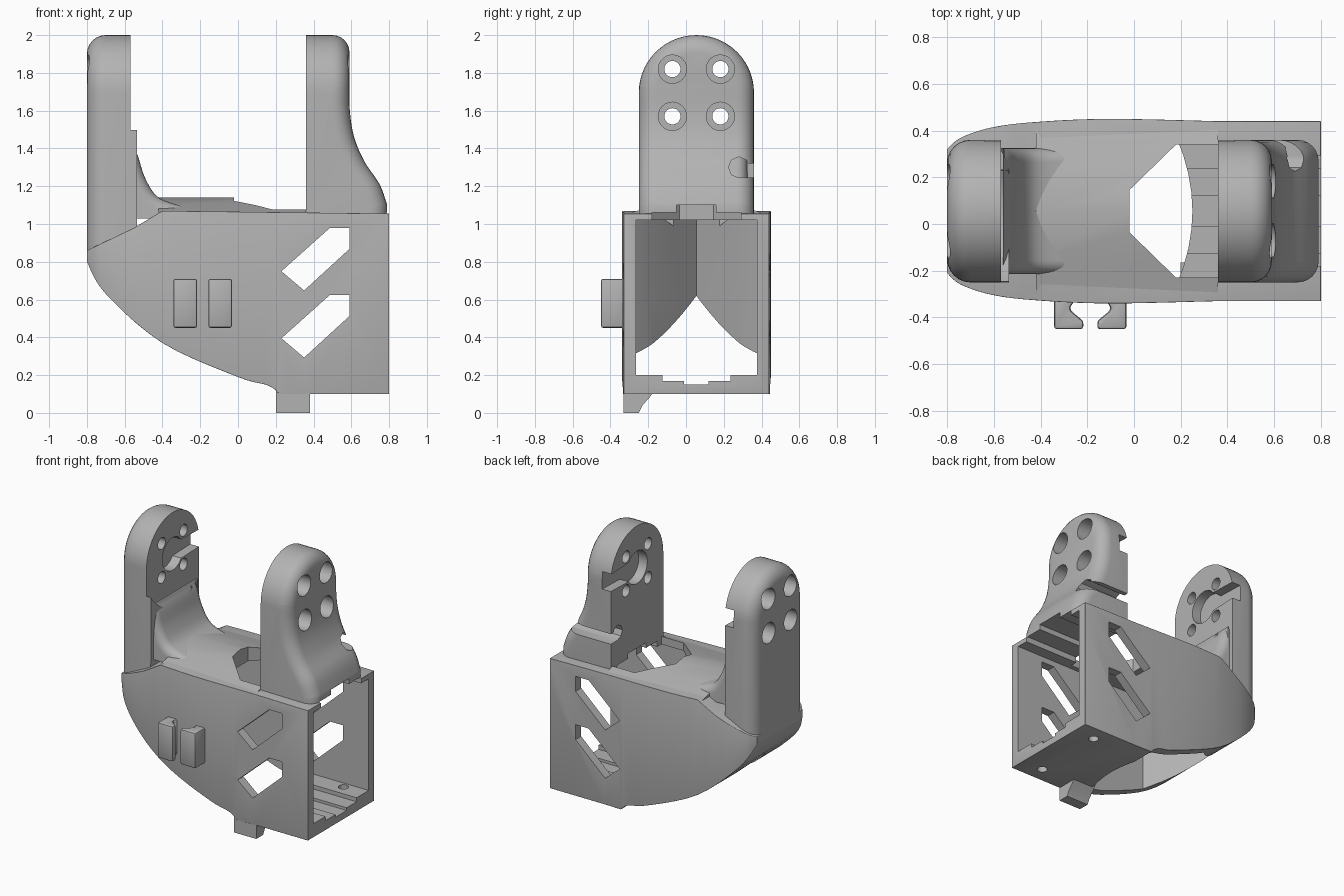
import bpy, bmesh, math
from mathutils import Vector
from mathutils.geometry import interpolate_bezier

if "Cube" in bpy.data.objects:
    bpy.data.objects.remove(bpy.data.objects["Cube"], do_unlink=True)

CY = 0.055      # shared mid plane of the bracket
HALF = 0.305    # half width of both arms
HUB = 1.695     # height of the pivot axis

grey = bpy.data.materials.new("plain grey")
grey.diffuse_color = (0.45, 0.45, 0.45, 1)
grey.use_nodes = True
grey.node_tree.nodes["Principled BSDF"].inputs["Base Color"].default_value = (0.45, 0.45, 0.45, 1)


def prism(name, pts, axis, lo, hi):
    """Extrude a 2D outline along an axis; outlines facing x or z are relative to CY."""
    place = {"x": lambda a, b, t: (t, a + CY, b),
             "y": lambda a, b, t: (a, t, b),
             "z": lambda a, b, t: (a, b + CY, t)}[axis]
    bm = bmesh.new()
    face = bm.faces.new([bm.verts.new(place(a, b, lo)) for a, b in pts])
    geom = bmesh.ops.extrude_face_region(bm, geom=[face])["geom"]
    shift = Vector(place(0, 0, hi)) - Vector(place(0, 0, lo))
    bmesh.ops.translate(bm, vec=shift, verts=[g for g in geom if isinstance(g, bmesh.types.BMVert)])
    bmesh.ops.recalc_face_normals(bm, faces=bm.faces)
    mesh = bpy.data.meshes.new(name)
    bm.to_mesh(mesh)
    bm.free()
    ob = bpy.data.objects.new(name, mesh)
    bpy.context.collection.objects.link(ob)
    mesh.materials.append(grey)
    return ob


def rect(a0, a1, b0, b1):
    return [(a0, b0), (a1, b0), (a1, b1), (a0, b1)]


def arc(a, b, r, start, end, n):
    steps = [math.radians(start + (end - start) * i / n) for i in range(n + 1)]
    return [(a + r * math.cos(t), b + r * math.sin(t)) for t in steps]


def circle(a, b, r, n=24):
    return arc(a, b, r, 0, 360, n)[:-1]


def spline(pts, n=6):
    p = [Vector(q) for q in pts]
    p = [p[0]] + p + [p[-1]]
    out = []
    for a, b, c, d in zip(p, p[1:], p[2:], p[3:]):
        out += [tuple(v) for v in interpolate_bezier(b, b + (c - a) / 6, c - (d - b) / 6, c, n)][:-1]
    return out + [tuple(pts[-1])]


def mirrored(pts):
    """Complete a plan outline by mirroring it over the mid plane."""
    return pts + [(x, -y) for x, y in reversed(pts) if abs(y) > 1e-5]


def apply(ob, mod):
    bpy.context.view_layer.objects.active = ob
    bpy.ops.object.modifier_apply(modifier=mod.name)


def boolean(ob, other, op="DIFFERENCE"):
    mod = ob.modifiers.new("bool", "BOOLEAN")
    mod.object, mod.operation, mod.solver = other, op, "EXACT"
    bpy.context.view_layer.update()
    apply(ob, mod)
    bpy.data.objects.remove(other, do_unlink=True)


def cut(ob, pts, axis, lo, hi):
    boolean(ob, prism("cutter", pts, axis, lo, hi))


def bevel(ob, width, segments=3):
    mod = ob.modifiers.new("bevel", "BEVEL")
    mod.width, mod.segments = width, segments
    mod.limit_method, mod.angle_limit = "ANGLE", math.radians(45)
    apply(ob, mod)


def round_edges(ob, width, rule):
    """Round only the sharp edges whose middle passes the rule."""
    bm = bmesh.new()
    bm.from_mesh(ob.data)
    bmesh.ops.remove_doubles(bm, verts=bm.verts, dist=1e-4)
    edges = [e for e in bm.edges if len(e.link_faces) == 2 and e.calc_face_angle() > 0.8
             and rule((e.verts[0].co + e.verts[1].co) / 2)]
    bmesh.ops.bevel(bm, geom=edges, offset=width, segments=6, profile=0.5, affect="EDGES")
    bm.to_mesh(ob.data)
    bm.free()


# Hull: side profile crossed with a plan outline that narrows to the left
belly = spline([(-0.8, 0.8), (-0.7, 0.63), (-0.4, 0.37), (0, 0.19), (0.16, 0.145), (0.22, 0.1)])
body = prism("body", belly + [(0.8, 0.1), (0.8, 1.055), (-0.4, 1.07), (-0.55, 0.98), (-0.8, 0.86)],
             "y", -0.6, 0.7)
side = spline([(-0.8, 0.265), (-0.74, 0.315), (-0.6, 0.36), (-0.4, 0.383), (-0.1, 0.395), (0.36, 0.385)])
boolean(body, prism("plan", mirrored(side + [(0.8, 0.385)]), "z", -0.2, 1.5), "INTERSECT")
bevel(body, 0.025)

# Roof over the hull and the flare that climbs to the left arm
roof = prism("roof", [(-0.36, 1.03), (0.36, 1.03), (0.35, 1.06), (0.2, 1.1), (0, 1.14),
                      (-0.2, 1.1), (-0.35, 1.06)], "x", -0.42, 0.36)
flare = prism("arm_flare", spline([(-0.56, 1.42), (-0.53, 1.36), (-0.49, 1.24), (-0.42, 1.14), (-0.28, 1.09)])
              + [(-0.28, 1.03), (-0.56, 1.03)], "y", CY - 0.27, CY + 0.27)
round_edges(flare, 0.06, lambda c: abs(c.y - CY) > 0.2 and c.x > -0.55 and c.z > 1.05)

# Arms: round-topped plates with softened outer rims
def outline(bottom):
    return [(-HALF, bottom), (HALF, bottom)] + arc(0, HUB, HALF, 0, 180, 28)

left_arm = prism("left_arm", outline(0.8), "x", -0.8, -0.57)
round_edges(left_arm, 0.1, lambda c: c.x < -0.79 and c.z > 0.81)
pad_top = [(0.175, 1.4), *arc(0, HUB, 0.36, -60, -147, 12)]
pad = prism("left_arm_pad", [(-HALF, 0.95), (0.175, 0.95)] + pad_top, "x", -0.58, -0.535)

right_arm = prism("right_arm", outline(1.05), "x", 0.36, 1.0)
sweep = spline([(0.79, 1.1), (0.75, 1.21), (0.67, 1.33), (0.615, 1.46), (0.592, 1.6), (0.59, 1.75)])
boolean(right_arm, prism("sweep", [(0.3, 1.0), (0.79, 1.0)] + sweep + [(0.59, 2.2), (0.3, 2.2)],
                         "y", -1, 1), "INTERSECT")
round_edges(right_arm, 0.09, lambda c: c.x > 0.5 and c.z > 1.06)

# Screw holes, counterbores and pivot recess in each arm
for arm, inner, outer, ledge in ((left_arm, -0.57, -0.9, -0.68), (right_arm, 0.36, 0.9, 0.47)):
    for y in (-0.127, 0.127):
        for z in (HUB - 0.125, HUB + 0.125):
            cut(arm, circle(y, z, 0.043), "x", -0.9 if inner < 0 else 0.3, -0.5 if inner < 0 else 0.9)
            cut(arm, circle(y, z, 0.075), "x", min(outer, ledge), max(outer, ledge))
    horn = arc(0, HUB, 0.12, 35, 325, 20) + [(0.4, HUB - 0.06), (0.4, HUB + 0.06)]
    cut(arm, horn, "x", inner - 0.07, inner + 0.07)

# Cable notch low on the back of the right arm
cut(right_arm, circle(0.225, 1.3, 0.055, 8), "x", 0.3, 0.9)
cut(right_arm, rect(0.225, 0.4, 1.245, 1.32), "x", 0.3, 0.9)

# Inner bay, tapering to a wedge and open through the belly
wedge = [(-0.69, 0), (-0.37, 0.25), (-0.3, 0.32)]
bay = mirrored(wedge + [(1, 0.32)])
for part in (body, left_arm, pad):
    cut(part, bay, "z", 0.2, 1.02)
floor_edge = [(0.25 - 0.07 * (t / 0.32) ** 2, t) for t in (0.32, 0.24, 0.16, 0.08, 0)]
cut(body, mirrored(wedge + floor_edge), "z", -0.1, 0.6)

# Stepped rails in floor and ceiling
for half, low in ((0.18, 0.17), (0.065, 0.15)):
    cut(body, rect(-half, half, low, 0.3), "x", 0.1, 1)
for half, high in ((0.235, 1.062), (0.105, 1.1)):
    for part in (body, right_arm):
        cut(part, rect(-half, half, 0.9, high), "x", 0.3, 1)

# Opening in the roof
hatch = mirrored([(-0.02, 0.09), (0.18, 0.285), (0.36, 0.285)])
for part in (body, roof):
    cut(part, hatch, "z", 0.9, 1.4)

# Slanted windows through both walls
for drop in (0, 0.355):
    window = [(0.23, 0.75), (0.35, 0.648), (0.59, 0.868), (0.59, 0.978), (0.485, 0.978)]
    cut(body, [(x, z - drop) for x, z in window], "y", -1, 1)

# Screw holes in the floor
for y in (-0.27, 0.27):
    cut(body, circle(0.63, y, 0.035, 16), "z", 0, 0.4)

# Pair of hooked cable clips on the front
hook = [(-0.155, -0.3), (-0.155, -0.45), (-0.03, -0.45), (-0.03, -0.415), (-0.085, -0.37),
        (-0.085, -0.355), (-0.05, -0.3)]
clips = []
for name, flip in (("clip_right", 1), ("clip_left", -1)):
    clip = prism(name, [(-0.187 + flip * x, y - CY) for x, y in hook], "z", 0.45, 0.71)
    bevel(clip, 0.012, 2)
    clips.append(clip)

# Foot tab under the front edge
tab = prism("foot_tab", [(-0.385, 0), (-0.305, 0), (-0.285, 0.04), (-0.245, 0.085), (-0.22, 0.12), (-0.385, 0.12)],
            "x", 0.2, 0.38)

bpy.ops.object.select_all(action="DESELECT")
for ob in (body, roof, flare, left_arm, pad, right_arm, tab, *clips):
    ob.select_set(True)
bpy.context.view_layer.objects.active = body
bpy.ops.object.shade_smooth_by_angle(angle=math.radians(25))
